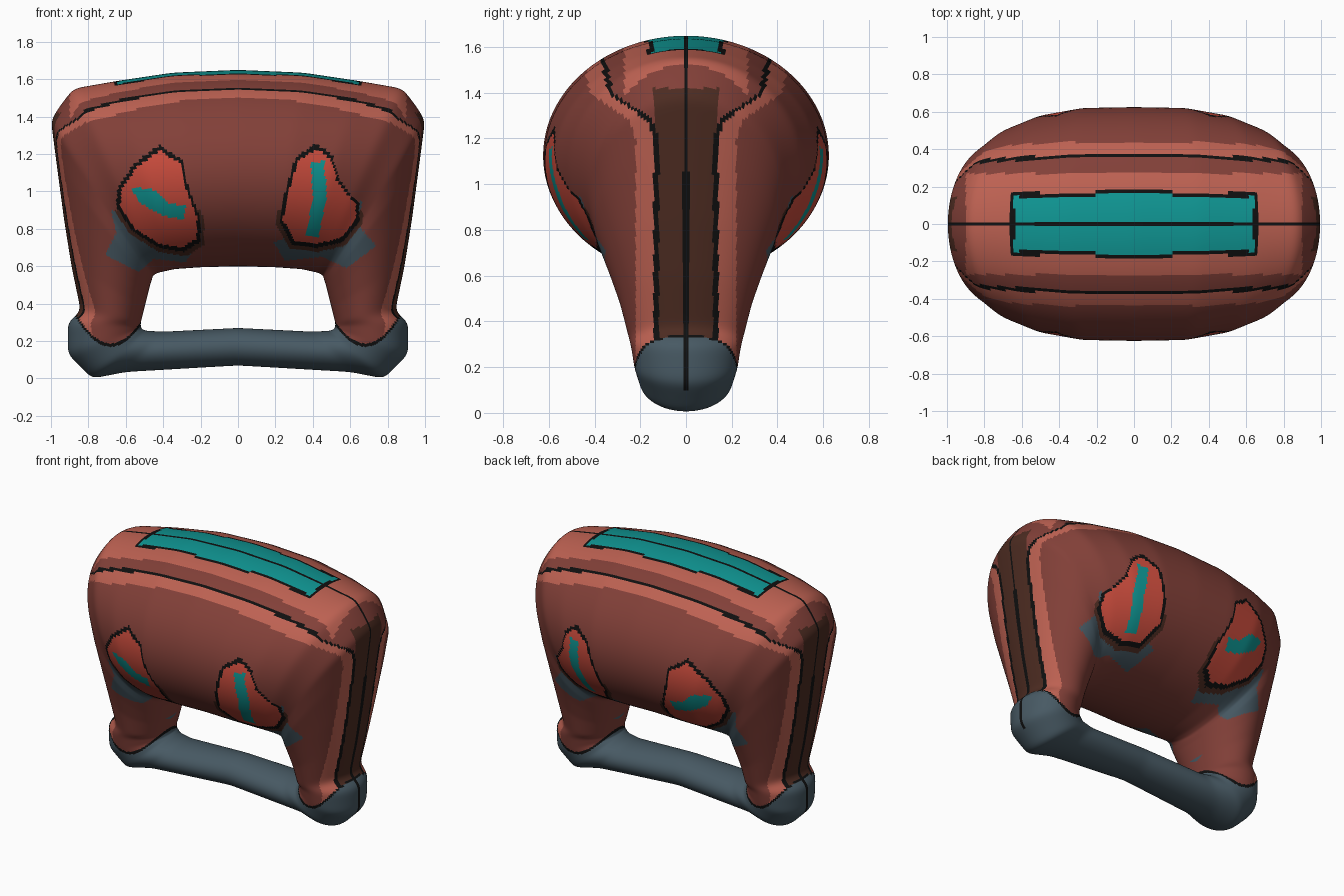
import bpy
import math

old = bpy.data.objects.get("Cube")
if old:
    bpy.data.objects.remove(old, do_unlink=True)


def make_material(name, srgb):
    mat = bpy.data.materials.new(name)
    linear = [((c + 0.055) / 1.055) ** 2.4 for c in srgb] + [1.0]
    mat.use_nodes = True
    mat.diffuse_color = linear
    shader = mat.node_tree.nodes["Principled BSDF"]
    shader.inputs["Base Color"].default_value = linear
    shader.inputs["Roughness"].default_value = 0.8
    return mat


MATERIALS = {name: make_material(name, rgb) for name, rgb in {
    "dark_red": (0.51, 0.25, 0.22),
    "salmon": (0.74, 0.38, 0.32),
    "brown": (0.30, 0.17, 0.13),
    "orange_red": (0.80, 0.30, 0.24),
    "teal": (0.06, 0.59, 0.58),
    "slate": (0.28, 0.35, 0.39),
    "black": (0.06, 0.06, 0.06),
}.items()}

# Half of the closed loop around the handle opening, from top centre to bottom centre:
# outer x, outer z, inner x, inner z, half depth
STATIONS = [
    (0, 1.65, 0, 0.6, 0.625),
    (0.35, 1.635, 0.2, 0.595, 0.62),
    (0.65, 1.59, 0.34, 0.585, 0.58),
    (0.88, 1.55, 0.43, 0.565, 0.51),
    (0.95, 1.46, 0.455, 0.55, 0.46),
    (1.0, 1.38, 0.46, 0.53, 0.43),
    (0.97, 1.15, 0.47, 0.5, 0.4),
    (0.93, 0.85, 0.485, 0.44, 0.34),
    (0.89, 0.6, 0.5, 0.38, 0.29),
    (0.84, 0.36, 0.52, 0.3, 0.25),
    (0.91, 0.3, 0.52, 0.28, 0.24),
    (0.91, 0.13, 0.515, 0.265, 0.225),
    (0.78, 0, 0.49, 0.255, 0.2),
    (0.6, 0.035, 0.4, 0.25, 0.16),
    (0, 0.07, 0, 0.27, 0.135),
]

# Painted outlines on the front and back, as x, z points
PADS = [
    [(-.42, 1.22), (-.31, 1.15), (-.28, 1.02), (-.22, .86), (-.22, .75), (-.3, .7),
     (-.42, .72), (-.55, .8), (-.63, .92), (-.62, 1.02), (-.54, 1.13)],
    [(.42, 1.23), (.5, 1.17), (.53, 1.05), (.63, .93), (.63, .85), (.55, .75),
     (.42, .72), (.3, .74), (.24, .85), (.27, 1.0), (.32, 1.16)],
]
SLITS = [
    [(-.57, 1.02), (-.45, 1.01), (-.37, .94), (-.28, .92), (-.29, .85), (-.4, .87), (-.53, .94)],
    [(.39, 1.16), (.46, 1.16), (.475, .98), (.43, .75), (.36, .76), (.4, .95)],
]
PATCHES = [
    [(-.68, .9), (-.65, .78), (-.71, .66), (-.53, .57), (-.45, .64), (-.28, .62),
     (-.2, .75), (-.4, .8)],
    [(.66, .95), (.66, .8), (.74, .71), (.58, .59), (.45, .65), (.25, .63),
     (.19, .73), (.4, .8)],
]


def inside(poly, x, z):
    hit = False
    for (ax, az), (bx, bz) in zip(poly, poly[1:] + poly[:1]):
        if (az > z) != (bz > z) and x < ax + (z - az) * (bx - ax) / (bz - az):
            hit = not hit
    return hit


def grown(poly, factor):
    cx = sum(p[0] for p in poly) / len(poly)
    cz = sum(p[1] for p in poly) / len(poly)
    return [(cx + (x - cx) * factor, cz + (z - cz) * factor) for x, z in poly]


RIMS = [grown(p, 1.1) for p in PADS]
SHADOWS = [grown(p, 1.2) for p in PADS]


def ramp(value, points):
    if value <= points[0][0]:
        return points[0][1]
    for (a, fa), (b, fb) in zip(points, points[1:]):
        if value <= b:
            return fa + (fb - fa) * (value - a) / (b - a)
    return points[-1][1]


def paint(x, y, z, outer):
    """Part name and colour of a face from its centre."""
    ax, ay = abs(x), abs(y)
    # base rail and feet, with a dark joint line
    joint = z - (0.17 + 4.5 * min(abs(ax - 0.68), 0.2) ** 2)
    if joint < 0 or (ax < 0.5 and z < 0.4):
        return "base_rail", "black" if outer and ay < 0.01 and z > 0.1 and ax > 0.7 else "slate"
    if joint < 0.018:
        return "body", "black"
    # pads with slits, rims and patches
    if ay > 0.2 and 0.5 < z < 1.35 and ax < 0.8:
        k = int(x > 0)
        if inside(SLITS[k], x, z):
            return "pads", "teal"
        if inside(PADS[k], x, z):
            return "pads", "orange_red"
        if inside(RIMS[k], x, z):
            return "pads", "black"
        if z < 0.9 and inside(SHADOWS[k], x, z):
            return "body", "brown"
        if inside(PATCHES[k], x, z):
            return "pads", "slate"
    if not outer:
        return "body", "dark_red"
    # centre seam and top panel
    if ay < 0.012:
        return "body", "black"
    width = 0.165 if ax < 0.2 else 0.145
    if z > 1.5 and ax < 0.64 and ay < width:
        return "top_panel", "teal"
    if z > 1.5 and ax < 0.66 and ay < width + 0.022:
        return "body", "black"
    # rim line, side strip and bands
    line = ramp(z, [(1.2, 0.13), (1.28, 0.16), (1.4, 0.33), (1.56, 0.365)])
    if abs(ay - line) < 0.012:
        return "body", "black"
    if ay < line:
        if ay < 0.14 and z < 1.42:
            return "body", "brown"
        return "body", "salmon" if ay < 0.27 and ax < 0.9 else "dark_red"
    return "body", "salmon" if ay < line + 0.09 else "dark_red"


def sample_loop(step):
    """Evenly sampled, lightly smoothed closed loop of sections."""
    mirrored = [(-a, b, -c, d, e) for a, b, c, d, e in reversed(STATIONS[:-1])]
    ring = STATIONS + mirrored
    samples = []
    for p, q in zip(ring, ring[1:]):
        n = max(1, math.ceil(math.dist(p[:2], q[:2]) / step))
        samples += [[u + (v - u) * i / n for u, v in zip(p, q)] for i in range(n)]
    for _ in range(6):
        count = len(samples)
        samples = [[(a + 2 * b + c) / 4 for a, b, c in
                    zip(samples[i - 1], samples[i], samples[(i + 1) % count])]
                   for i in range(count)]
    return samples


# Sweep an elliptical section round the loop
SIDES = 200
sections = sample_loop(0.0165)
verts = []
for ox, oz, ix, iz, depth in sections:
    for j in range(SIDES):
        angle = (j - 0.5) * math.tau / SIDES
        blend = (1 + math.cos(angle)) / 2
        verts.append((ix + (ox - ix) * blend, depth * math.sin(angle), iz + (oz - iz) * blend))

parts = {}
for i in range(len(sections)):
    k = (i + 1) % len(sections)
    for j in range(SIDES):
        m = (j + 1) % SIDES
        face = (i * SIDES + j, k * SIDES + j, k * SIDES + m, i * SIDES + m)
        centre = [sum(verts[v][axis] for v in face) / 4 for axis in range(3)]
        part, colour = paint(*centre, math.cos(j * math.tau / SIDES) > 0)
        parts.setdefault(part, []).append((face, colour))

# One object per part
for part, painted in parts.items():
    remap = {}
    faces = [[remap.setdefault(v, len(remap)) for v in face] for face, _ in painted]
    mesh = bpy.data.meshes.new(part)
    mesh.from_pydata([verts[v] for v in remap], [], faces)
    slots = sorted({colour for _, colour in painted})
    for name in slots:
        mesh.materials.append(MATERIALS[name])
    mesh.polygons.foreach_set("material_index", [slots.index(c) for _, c in painted])
    mesh.polygons.foreach_set("use_smooth", [True] * len(faces))
    mesh.update()
    bpy.context.collection.objects.link(bpy.data.objects.new(part, mesh))
